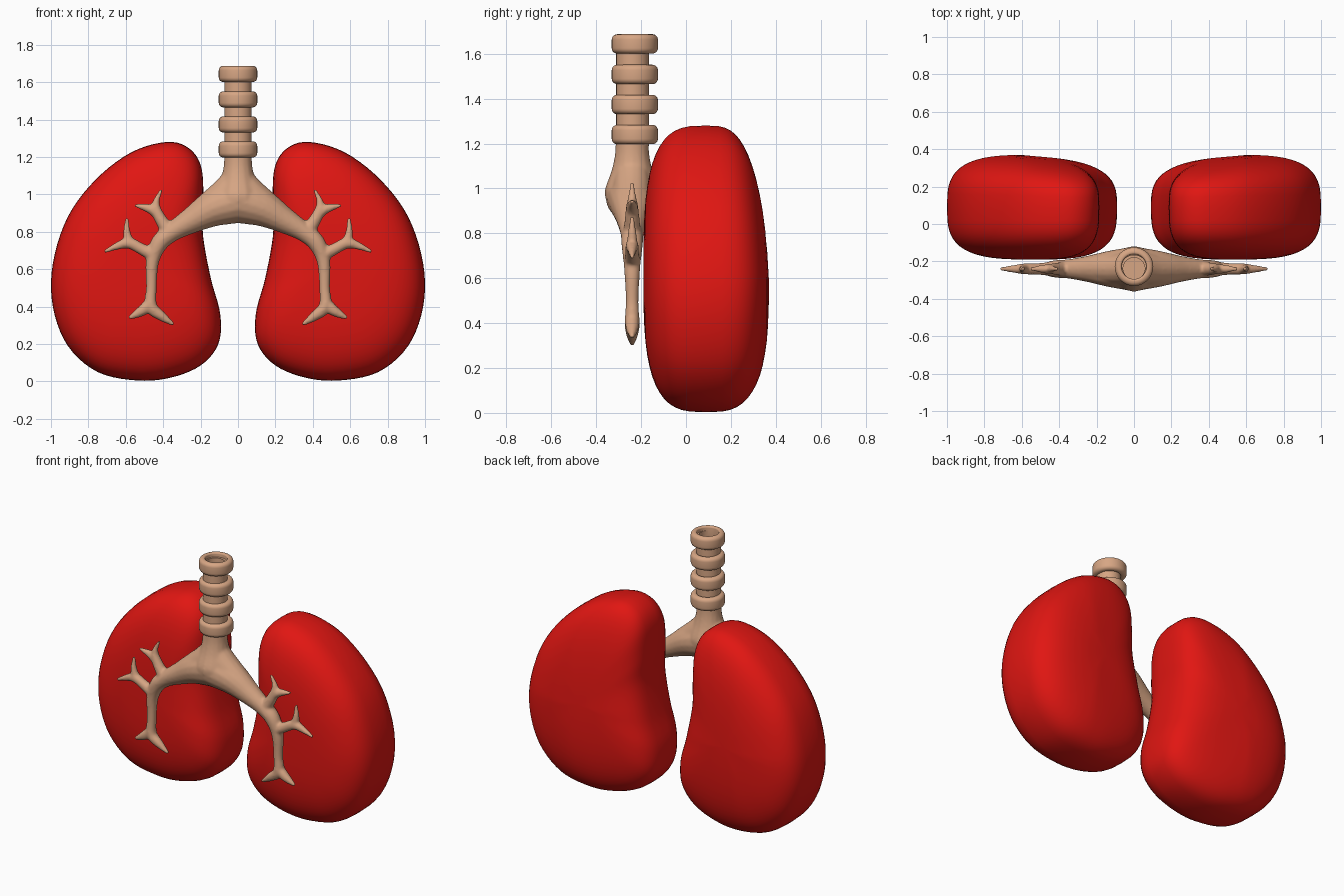
import bpy, bmesh
from math import sin, cos, pi
from mathutils import Vector

if "Cube" in bpy.data.objects:
    bpy.data.objects.remove(bpy.data.objects["Cube"])


def material(name, rgb):
    m = bpy.data.materials.new(name)
    m.diffuse_color = (*rgb, 1)
    m.use_nodes = True
    m.node_tree.nodes["Principled BSDF"].inputs["Base Color"].default_value = m.diffuse_color
    return m


RED = material("lung_red", (0.75, 0.008, 0.006))
TAN = material("airway_tan", (0.68, 0.38, 0.23))


def finish(bm, name, mat, smooth=True):
    bmesh.ops.recalc_face_normals(bm, faces=bm.faces)
    me = bpy.data.meshes.new(name)
    bm.to_mesh(me)
    bm.free()
    me.materials.append(mat)
    for p in me.polygons:
        p.use_smooth = smooth
    ob = bpy.data.objects.new(name, me)
    bpy.context.collection.objects.link(ob)
    return ob


def spline(pts, n, closed=False):
    """Catmull-Rom through points of any dimension."""
    pts = [Vector(p) for p in pts]
    k = len(pts)
    get = (lambda i: pts[i % k]) if closed else (lambda i: pts[max(0, min(k - 1, i))])
    out = []
    for i in range(k if closed else k - 1):
        a, b, c, d = (get(i + j) for j in (-1, 0, 1, 2))
        for s in range(n):
            t = s / n
            out.append(0.5 * (2 * b + (c - a) * t + (2 * a - 5 * b + 4 * c - d) * t**2
                              + (3 * b - a - 3 * c + d) * t**3))
    return out if closed else out + [pts[-1]]


def loft(bm, rings, loop=False):
    n = len(rings[0])
    pairs = list(zip(rings, rings[1:])) + ([(rings[-1], rings[0])] if loop else [])
    for r, q in pairs:
        for i in range(n):
            j = (i + 1) % n
            bm.faces.new((r[i], r[j], q[j], q[i]))


# Lungs: bean outline swept through a rounded front-to-back profile
OUTLINE = [(0.38, 1.28), (0.26, 1.245), (0.195, 1.14), (0.185, 0.95), (0.187, 0.78),
           (0.145, 0.55), (0.095, 0.36), (0.105, 0.2), (0.2, 0.085), (0.36, 0.02), (0.54, 0.005),
           (0.75, 0.05), (0.91, 0.19), (0.99, 0.4), (0.99, 0.63), (0.91, 0.88),
           (0.76, 1.08), (0.57, 1.225)]


def lung(name, side):
    bm = bmesh.new()
    cx, cz, p, steps = 0.53, 0.62, 3.2, 28
    line = spline(OUTLINE, 5, True)

    def vert(x, t, z):
        depth = 0.28
        if t > 0:
            depth -= 0.06 * max(0, z - 0.6) + 0.09 * max(0, 0.6 - x)
        return bm.verts.new((side * x, 0.09 + depth * t, z))

    rings = []
    for i in range(1, steps):
        a = -pi / 2 + pi * i / steps
        t = abs(sin(a)) ** (2 / p) * (1 if a > 0 else -1)
        s = cos(a) ** (2 / p)
        rings.append([vert(cx + (q.x - cx) * s, t, cz + (q.y - cz) * s) for q in line])
    loft(bm, rings)
    for t, r in ((-1, rings[0]), (1, rings[-1])):
        pole = vert(cx, t, cz)
        for i in range(len(r)):
            bm.faces.new((r[i], r[(i + 1) % len(r)], pole))
    finish(bm, name, RED)


lung("right_lung", 1)
lung("left_lung", -1)

# Bronchial tree: tapering tubes (x, z, radius) fused into one smooth skin
AY = -0.24
BRANCHES = [
    [(0, 0.965, 0.12), (0.13, 0.925, 0.098), (0.25, 0.86, 0.07), (0.35, 0.80, 0.052),
     (0.42, 0.74, 0.047), (0.458, 0.64, 0.036), (0.463, 0.5, 0.029), (0.465, 0.4, 0.034),
     (0.41, 0.35, 0.027), (0.342, 0.303, 0.009)],
    [(0.463, 0.43, 0.028), (0.51, 0.38, 0.03), (0.585, 0.338, 0.01)],
    [(0.36, 0.79, 0.045), (0.40, 0.845, 0.035), (0.435, 0.91, 0.029), (0.437, 0.965, 0.018),
     (0.408, 1.025, 0.009)],
    [(0.42, 0.885, 0.028), (0.47, 0.922, 0.025), (0.553, 0.942, 0.009)],
    [(0.445, 0.67, 0.037), (0.52, 0.71, 0.031), (0.585, 0.74, 0.03), (0.65, 0.722, 0.02),
     (0.718, 0.692, 0.009)],
    [(0.575, 0.735, 0.028), (0.594, 0.79, 0.021), (0.594, 0.875, 0.009)],
]
STALK = [(0, 1.23, 0.073), (0, 1.15, 0.077), (0, 1.08, 0.092), (0, 1.0, 0.12), (0, 0.96, 0.12)]


def tube(bm, path, side, n=16):
    pts = spline([(side * x, z, r) for x, z, r in path], 5)
    rings = []
    for i, q in enumerate(pts):
        d = (pts[min(i + 1, len(pts) - 1)] - pts[max(i - 1, 0)]).xy.normalized()
        rings.append([bm.verts.new((q.x - d.y * q.z * cos(a), AY + q.z * sin(a),
                                    q.y + d.x * q.z * cos(a)))
                      for a in (2 * pi * k / n for k in range(n))])
    loft(bm, rings)
    bm.faces.new(rings[0])
    bm.faces.new(rings[-1])


bm = bmesh.new()
tube(bm, STALK, 1)
for side in (1, -1):
    for b in BRANCHES:
        tube(bm, b, side)
# rounded wedge filling the fork between stalk and main bronchi
for side in (1, -1):
    tube(bm, [(0.0, 1.09, 0.075), (0.07, 1.0, 0.085), (0.17, 0.925, 0.075), (0.28, 0.86, 0.05)], side)
tree = finish(bm, "bronchial_tree", TAN)
rm = tree.modifiers.new("fuse", 'REMESH')
rm.mode = 'VOXEL'
rm.voxel_size = 0.008
rm.use_smooth_shade = True
sm = tree.modifiers.new("soften", 'SMOOTH')
sm.factor = 0.5
sm.iterations = 8


# Trachea: hollow tube and rounded cartilage rings, turned from (radius, z) profiles
def lathe(name, profile, y, z0=0.0, loop=False, n=48):
    bm = bmesh.new()
    rings = [[bm.verts.new((r * cos(2 * pi * k / n), y + r * sin(2 * pi * k / n), z0 + z))
              for k in range(n)] for r, z in profile]
    loft(bm, rings, loop)
    if not loop:
        bm.faces.new(rings[-1])
    ob = finish(bm, name, TAN)
    bpy.context.view_layer.objects.active = ob
    ob.select_set(True)
    bpy.ops.object.shade_smooth_by_angle(angle=0.7)
    ob.select_set(False)


lathe("trachea_tube", [(0.073, 1.19), (0.073, 1.66), (0.058, 1.66), (0.058, 1.24)], -0.238)

R0, R1, H, C = 0.066, 0.103, 0.043, 0.018
ring = []
for cx, cz, a0 in ((R1 - 0.024, H - 0.024, 0), (R0 + 0.01, H - 0.01, 1),
                   (R0 + 0.01, 0.01 - H, 2), (R1 - 0.024, 0.024 - H, 3)):
    rad = 0.024 if a0 in (0, 3) else 0.01
    for k in range(6):
        a = (a0 + k / 5) * pi / 2
        ring.append((cx + rad * cos(a), cz + rad * sin(a)))
for i, z in enumerate((1.24, 1.374, 1.508, 1.644)):
    lathe(f"trachea_ring_{i + 1}", ring, -0.228, z, True)
